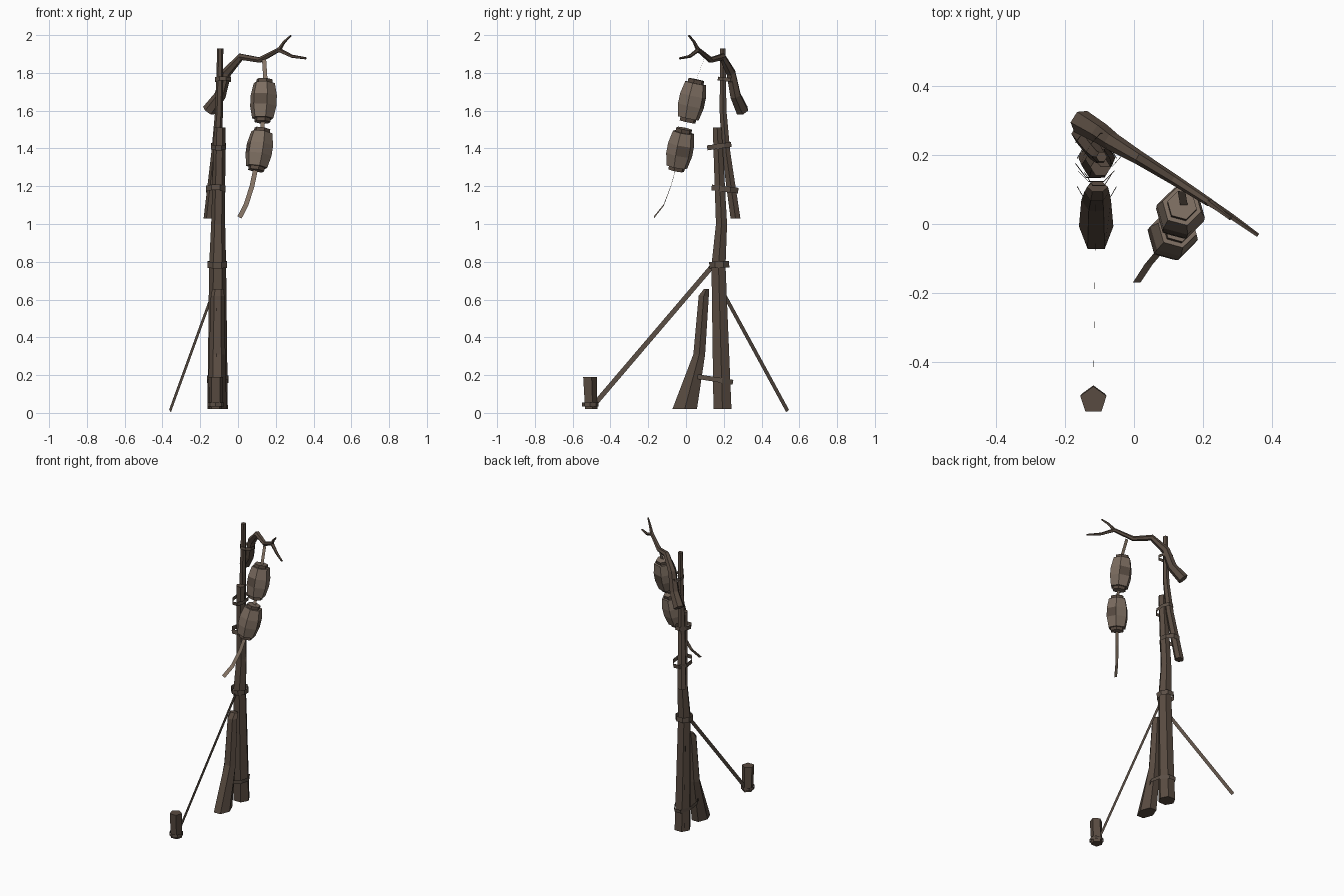
import bpy, bmesh, math
from mathutils import Vector, Matrix

if "Cube" in bpy.data.objects:
    bpy.data.objects.remove(bpy.data.objects["Cube"])


def mat(name, rgb):
    m = bpy.data.materials.new(name)
    m.diffuse_color = (*rgb, 1)
    m.use_nodes = True
    m.node_tree.nodes["Principled BSDF"].inputs["Base Color"].default_value = m.diffuse_color
    return m


WOOD = mat("weathered wood", (0.098, 0.070, 0.052))
ROPE = mat("old rope", (0.105, 0.078, 0.060))
PAPER = mat("lantern paper", (0.205, 0.155, 0.120))
PATCH = mat("faded patch", (0.105, 0.077, 0.058))
TAPE = mat("pale cloth", (0.235, 0.175, 0.130))


def finish(bm, name, mats):
    me = bpy.data.meshes.new(name)
    bm.to_mesh(me)
    bm.free()
    for m in mats:
        me.materials.append(m)
    ob = bpy.data.objects.new(name, me)
    bpy.context.collection.objects.link(ob)
    return ob


def skin(bm, rings, caps=True):
    """Join rings of points with quads; returns side faces row by row."""
    vs = [[bm.verts.new(p) for p in r] for r in rings]
    n = len(vs[0])
    rows = [[bm.faces.new((a[i], a[(i + 1) % n], b[(i + 1) % n], b[i])) for i in range(n)]
            for a, b in zip(vs, vs[1:])]
    if caps:
        bm.faces.new(vs[0][::-1])
        bm.faces.new(vs[-1])
    return rows


def limb(name, pts, radii, n=6, phase=0.0, flat=False, material=WOOD):
    """Faceted pole along a path; flat keeps every ring horizontal."""
    pts = [Vector(p) for p in pts]
    rings = []
    for i, (p, r) in enumerate(zip(pts, radii)):
        rx, ry = r if isinstance(r, tuple) else (r, r)
        t = (pts[min(i + 1, len(pts) - 1)] - pts[max(i - 1, 0)]).normalized()
        if flat:
            u, v = Vector((1, 0, 0)), Vector((0, 1, 0))
        else:
            u = Vector((0.54, 0.84, 0))          # side axis, square to the branch plane
            u = (u - t * u.dot(t)).normalized()
            v = t.cross(u)
        rings.append([p + u * rx * math.cos(phase + 2 * math.pi * k / n)
                      + v * ry * math.sin(phase + 2 * math.pi * k / n) for k in range(n)])
    bm = bmesh.new()
    skin(bm, rings)
    bmesh.ops.recalc_face_normals(bm, faces=bm.faces)
    return finish(bm, name, [material])


def ribbon(name, pts, width, normal, material):
    """Flat strip along a path."""
    pts = [Vector(p) for p in pts]
    bm = bmesh.new()
    pairs = []
    for i, p in enumerate(pts):
        t = pts[min(i + 1, len(pts) - 1)] - pts[max(i - 1, 0)]
        s = t.cross(Vector(normal)).normalized() * width / 2
        pairs.append((bm.verts.new(p - s), bm.verts.new(p + s)))
    for a, b in zip(pairs, pairs[1:]):
        bm.faces.new((a[0], a[1], b[1], b[0]))
    return finish(bm, name, [material])


def band(name, c, rx, ry, h=0.028, tilt=0.0, turn=0.0, material=ROPE):
    """Open lashing loop; tilt is about x in degrees."""
    m = (Matrix.Translation(c) @ Matrix.Rotation(math.radians(turn), 4, 'Z')
         @ Matrix.Rotation(math.radians(tilt), 4, 'X'))
    rings = [[m @ Vector((rx * math.cos(math.pi * (k + .5) / 4), ry * math.sin(math.pi * (k + .5) / 4), z))
              for k in range(8)] for z in (-h / 2, h / 2)]
    bm = bmesh.new()
    skin(bm, rings, caps=False)
    return finish(bm, name, [material])


def lantern(name, top, bottom, patched):
    """Six-sided paper lantern with end caps and patches on the middle row."""
    top, bottom = Vector(top), Vector(bottom)
    q = Vector((0, 0, 1)).rotation_difference(top - bottom)
    mid = (top + bottom) / 2
    hl = (top - bottom).length / 2
    prof = [(.044, -hl), (.044, -hl + .02), (.058, -hl + .02), (.072, -.028),
            (.072, .028), (.058, hl - .02), (.044, hl - .02), (.044, hl)]
    rings = [[mid + q @ Vector((r * math.cos(math.radians(60 * k - 15)),
                                r * math.sin(math.radians(60 * k - 15)), z)) for k in range(6)]
             for r, z in prof]
    bm = bmesh.new()
    rows = skin(bm, rings)
    for f in rows[0] + rows[-1]:
        f.material_index = 2
    for k in patched:
        rows[3][k].material_index = 1
    return finish(bm, name, [PAPER, PATCH, WOOD])


# Poles
limb("main_post", [(-.108, .193, .02), (-.108, .172, .78), (-.105, .188, 1.0), (-.097, .165, 1.51)],
     [(.054, .055), (.045, .043), (.037, .034), (.03, .027)], phase=0, flat=True)
limb("upper_pole", [(-.152, .262, 1.03), (-.115, .212, 1.38), (-.1, .196, 1.6), (-.094, .195, 1.93)],
     [.03, .026, .021, .016], flat=True)
limb("buttress_post", [(-.11, -.007, .02), (-.11, .07, .31), (-.108, .094, .62), (-.106, .108, .655)],
     [(.05, .075), (.043, .036), (.036, .031), (.03, .016)], phase=0, flat=True)
limb("ground_stake", [(-.118, -.505, .02), (-.118, -.512, .19)], [.036, .04], n=5,
     phase=math.pi / 2, flat=True)

# Crooked branch with a forked tip
limb("branch", [(-.155, .298, 1.60), (-.095, .262, 1.68), (-.062, .238, 1.80),
                (.015, .192, 1.885), (.115, .13, 1.868), (.22, .062, 1.925)],
     [.036, .031, .027, .02, .016, .012], n=6)
limb("branch_tip_upper", [(.215, .065, 1.92), (.245, .043, 1.965), (.28, .015, 1.998)],
     [.012, .008, .005], n=5)
limb("branch_tip_lower", [(.215, .065, 1.922), (.285, .02, 1.888), (.36, -.033, 1.877)],
     [.012, .009, .006], n=5)

# Guy ropes: upright flat strips
ribbon("front_guy_rope", [(-.11, .138, .775), (-.118, -.485, .045)], .026, (1, 0, 0), ROPE)
ribbon("rear_guy_rope", [(-.135, .2, .63), (-.36, .538, .01)], .022, (.83, .555, 0), ROPE)

# Lashings: name, centre, radii, height, tilt
for nm, c, rx, ry, h, tilt in (
        ("base_lashing", (-.108, .15, .178), .062, .108, .025, -9),
        ("middle_lashing", (-.11, .176, .785), .057, .057, .034, 3),
        ("splice_lashing_lower", (-.118, .206, 1.185), .057, .077, .03, -7),
        ("splice_lashing_upper", (-.103, .176, 1.412), .044, .07, .026, 8),
        ("branch_lashing", (-.08, .216, 1.765), .046, .052, .02, -6)):
    band(nm, c, rx, ry, h, tilt)
band("stake_loop", (-.118, -.507, .045), .044, .044, .02, 0, 22)

# Lanterns on a cloth cord
ribbon("lantern_cord", [(.138, .095, 1.872), (.145, .055, 1.765)], .022, (0, 1, 0), TAPE)
lantern("upper_lantern", (.14, .055, 1.765), (.13, .008, 1.54), (1, 4))
ribbon("middle_cord", [(.131, .01, 1.55), (.13, -.01, 1.495)], .022, (0, 1, 0), TAPE)
lantern("lower_lantern", (.129, -.01, 1.505), (.096, -.052, 1.283), (0, 3))
ribbon("cloth_tail", [(.093, -.055, 1.29), (.074, -.08, 1.2), (.042, -.118, 1.1), (.008, -.17, 1.035)],
       .025, (0, 1, 0), TAPE)
